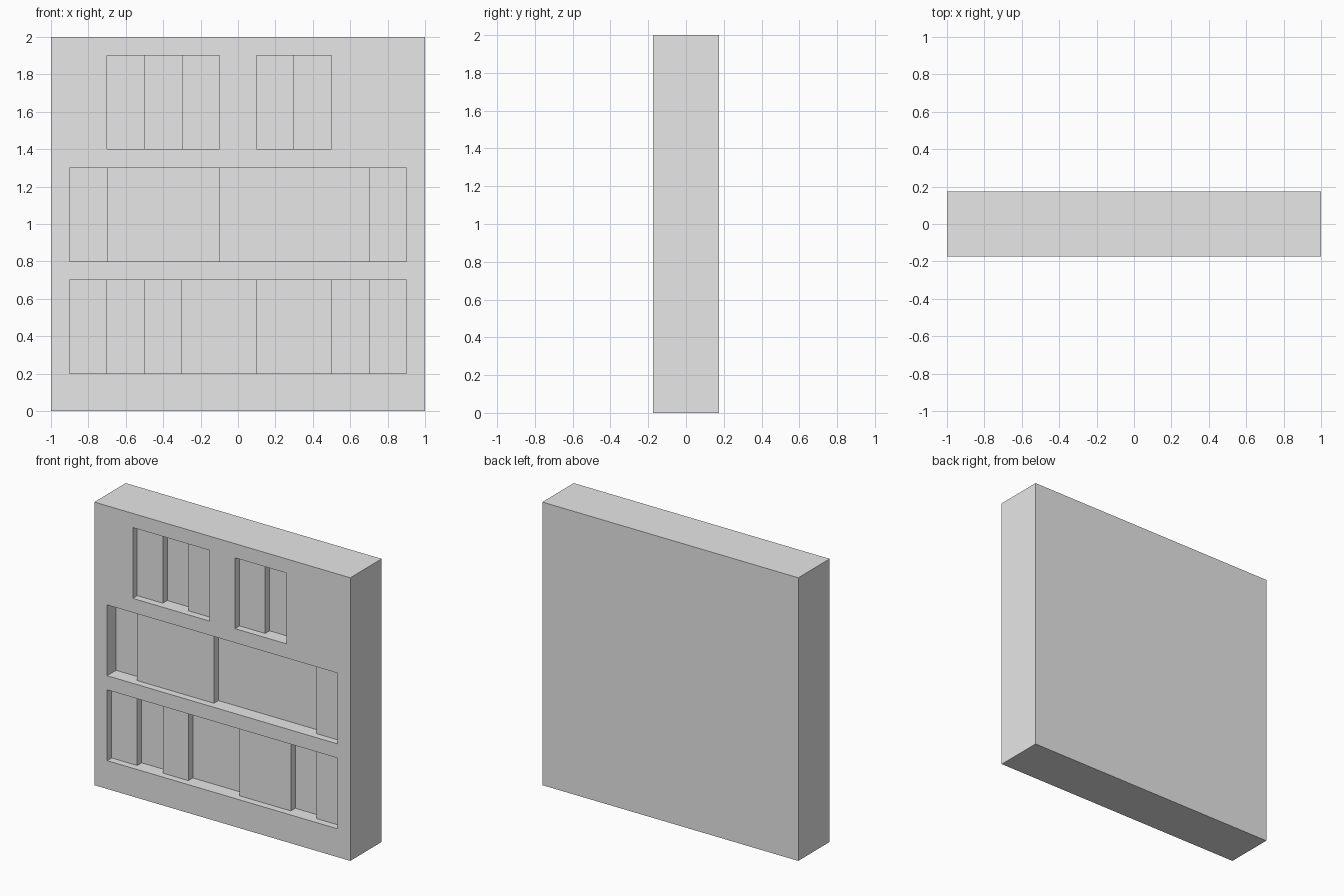
import bpy
import bmesh

cube = bpy.data.objects.get("Cube")
if cube:
    bpy.data.objects.remove(cube, do_unlink=True)

FRONT = -0.175
SHALLOW, DEEP = 0.05, 0.1

grey = bpy.data.materials.new("light grey")
grey.use_nodes = True
colour = (0.8, 0.8, 0.8, 1)
grey.diffuse_color = colour
grey.node_tree.nodes["Principled BSDF"].inputs["Base Color"].default_value = colour


def prism(name, outline, z0, z1):
    """Upright prism from an outline in x and y."""
    bm = bmesh.new()
    base = bm.faces.new([bm.verts.new((x, y, z0)) for x, y in outline])
    top = bmesh.ops.extrude_face_region(bm, geom=[base])["geom"]
    bmesh.ops.translate(bm, vec=(0, 0, z1 - z0),
                        verts=[v for v in top if isinstance(v, bmesh.types.BMVert)])
    bmesh.ops.recalc_face_normals(bm, faces=bm.faces)
    mesh = bpy.data.meshes.new(name)
    bm.to_mesh(mesh)
    bm.free()
    mesh.materials.append(grey)
    obj = bpy.data.objects.new(name, mesh)
    bpy.context.collection.objects.link(obj)
    return obj


def bay_cutter(z0, edges, first_depth):
    """Recess whose back alternates between two depths at each edge."""
    outline = [(edges[0], FRONT - 0.1)]
    depth = first_depth
    for left, right in zip(edges, edges[1:]):
        outline += [(left, FRONT + depth), (right, FRONT + depth)]
        depth = SHALLOW + DEEP - depth
    outline.append((edges[-1], FRONT - 0.1))
    return prism("bay_cutter", outline, z0, z0 + 0.5)


# Solid wall panel
panel = prism("wall_panel", [(-1, FRONT), (1, FRONT), (1, -FRONT), (-1, -FRONT)], 0, 2)

# Stepped bays: bottom row, middle row, two in the top row
bays = [
    (0.2, [-0.9, -0.7, -0.5, -0.3, 0.1, 0.5, 0.7, 0.9], SHALLOW),
    (0.8, [-0.9, -0.7, -0.1, 0.7, 0.9], DEEP),
    (1.4, [-0.7, -0.5, -0.3, -0.1], SHALLOW),
    (1.4, [0.1, 0.3, 0.5], SHALLOW),
]
cutters = [bay_cutter(*bay) for bay in bays]
for cutter in cutters:
    cut = panel.modifiers.new("bay", 'BOOLEAN')
    cut.operation = 'DIFFERENCE'
    cut.solver = 'EXACT'
    cut.object = cutter

# Apply the cuts and drop the cutters
depsgraph = bpy.context.evaluated_depsgraph_get()
result = bpy.data.meshes.new_from_object(panel.evaluated_get(depsgraph))
panel.modifiers.clear()
panel.data = result
for cutter in cutters:
    bpy.data.objects.remove(cutter, do_unlink=True)
